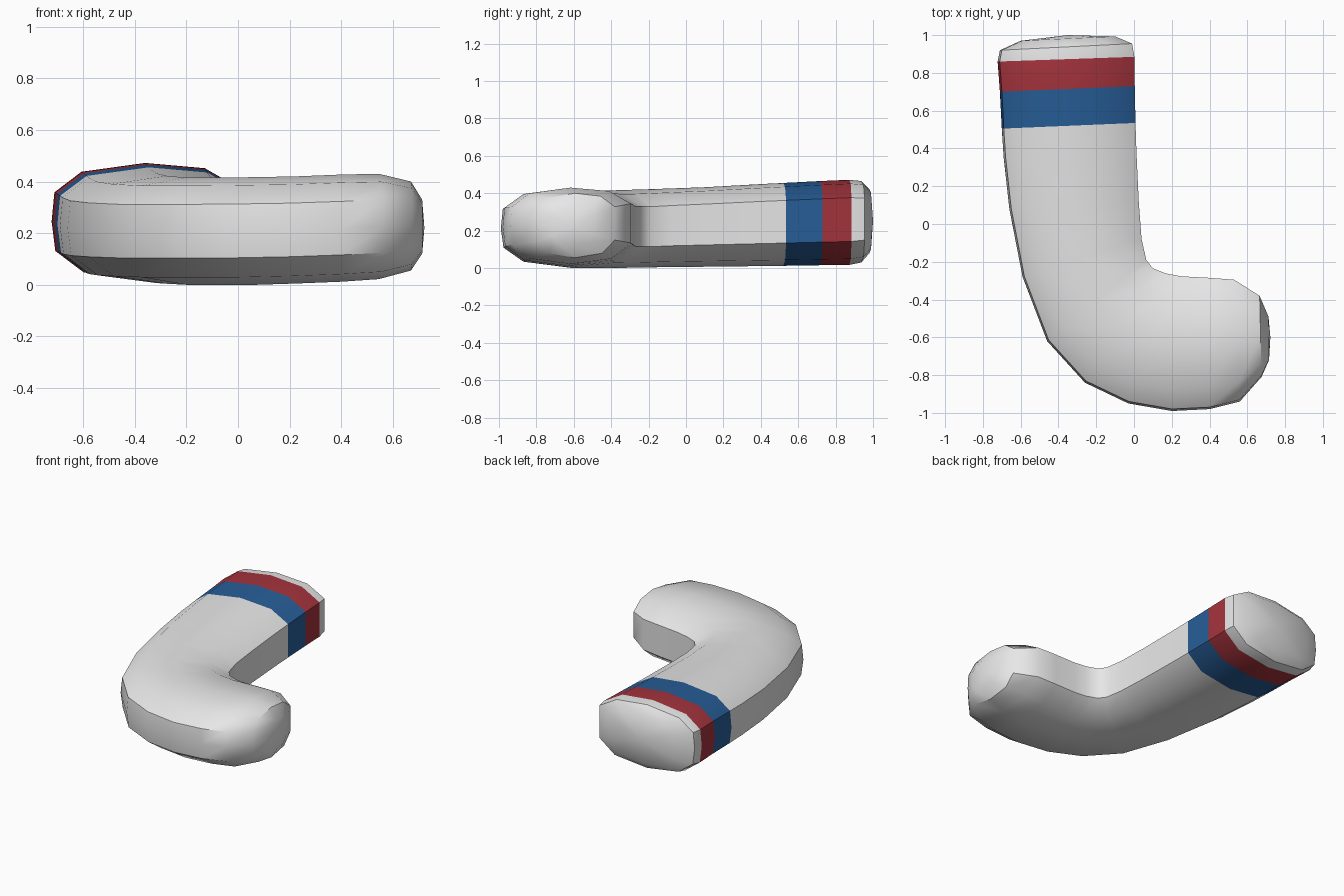
import bpy, bmesh
from mathutils import Vector

if "Cube" in bpy.data.objects:
    bpy.data.objects.remove(bpy.data.objects["Cube"])


def material(name, rgb):
    m = bpy.data.materials.new(name)
    m.diffuse_color = (*rgb, 1)
    m.use_nodes = True
    m.node_tree.nodes["Principled BSDF"].inputs["Base Color"].default_value = m.diffuse_color
    return m


# Cross-section: u runs outer (-1) to inner (+1), v runs bottom (-1) to top (+1)
PROFILE = [(-1, 0), (-.97, .5), (-.68, .85), (0, 1), (.64, .91), (1, .58),
           (1, -.45), (.68, -.86), (0, -1), (-.66, -.86), (-.96, -.5)]

# Stations from cuff to toe: outer x, y, inner x, y, bottom z, top z
STATIONS = [
    (-.60, .97, -.10, .993, .08, .42),
    (-.71, .92, -.01, .955, .03, .465),
    (-.722, .86, .002, .885, .017, .472),    # red stripe starts
    (-.71, .70, .004, .73, .015, .465),      # blue stripe starts
    (-.70, .505, .008, .535, .012, .455),    # plain leg starts
    (-.69, .35, .013, .38, .01, .447),
    (-.66, .08, .025, .12, .007, .432),
    (-.59, -.28, .04, -.08, .004, .422),
    (-.46, -.62, .065, -.19, 0, .415),       # heel
    (-.26, -.84, .10, -.235, 0, .415),
    (-.03, -.95, .17, -.262, 0, .417),
    (.20, -.99, .25, -.277, .005, .42),
    (.40, -.98, .40, -.285, .012, .427),
    (.56, -.94, .53, -.295, .022, .43),      # toe
    (.675, -.81, .665, -.38, .055, .40),
    (.715, -.72, .712, -.49, .12, .33),
]
STRIPES = {2: 1, 3: 2}

bm = bmesh.new()


def ring(ox, oy, ix, iy, z0, z1):
    outer, inner = Vector((ox, oy, 0)), Vector((ix, iy, 0))
    verts = []
    for u, v in PROFILE:
        p = outer.lerp(inner, (u + 1) / 2)
        p.z = (z0 + z1) / 2 + v * (z1 - z0) / 2
        verts.append(bm.verts.new(p))
    return verts


# Skin the tube and colour the stripe segments
rings = [ring(*s) for s in STATIONS]
n = len(PROFILE)
for k, (a, b) in enumerate(zip(rings, rings[1:])):
    for i in range(n):
        j = (i + 1) % n
        f = bm.faces.new((a[i], a[j], b[j], b[i]))
        f.material_index = STRIPES.get(k, 0)

# Rounded end caps
for r, tip in ((rings[0], (-.35, 1.0, .25)), (rings[-1], (.722, -.60, .22))):
    c = bm.verts.new(tip)
    for i in range(n):
        bm.faces.new((r[i], r[(i + 1) % n], c))

bmesh.ops.recalc_face_normals(bm, faces=bm.faces)
mesh = bpy.data.meshes.new("sock")
bm.to_mesh(mesh)
bm.free()
for m in (material("off white", (.8, .8, .8)),
          material("red", (.37, .033, .045)),
          material("blue", (.02, .11, .31))):
    mesh.materials.append(m)
sock = bpy.data.objects.new("sock", mesh)
bpy.context.collection.objects.link(sock)
bpy.context.view_layer.objects.active = sock
sock.select_set(True)
bpy.ops.object.shade_smooth_by_angle(angle=0.65)
